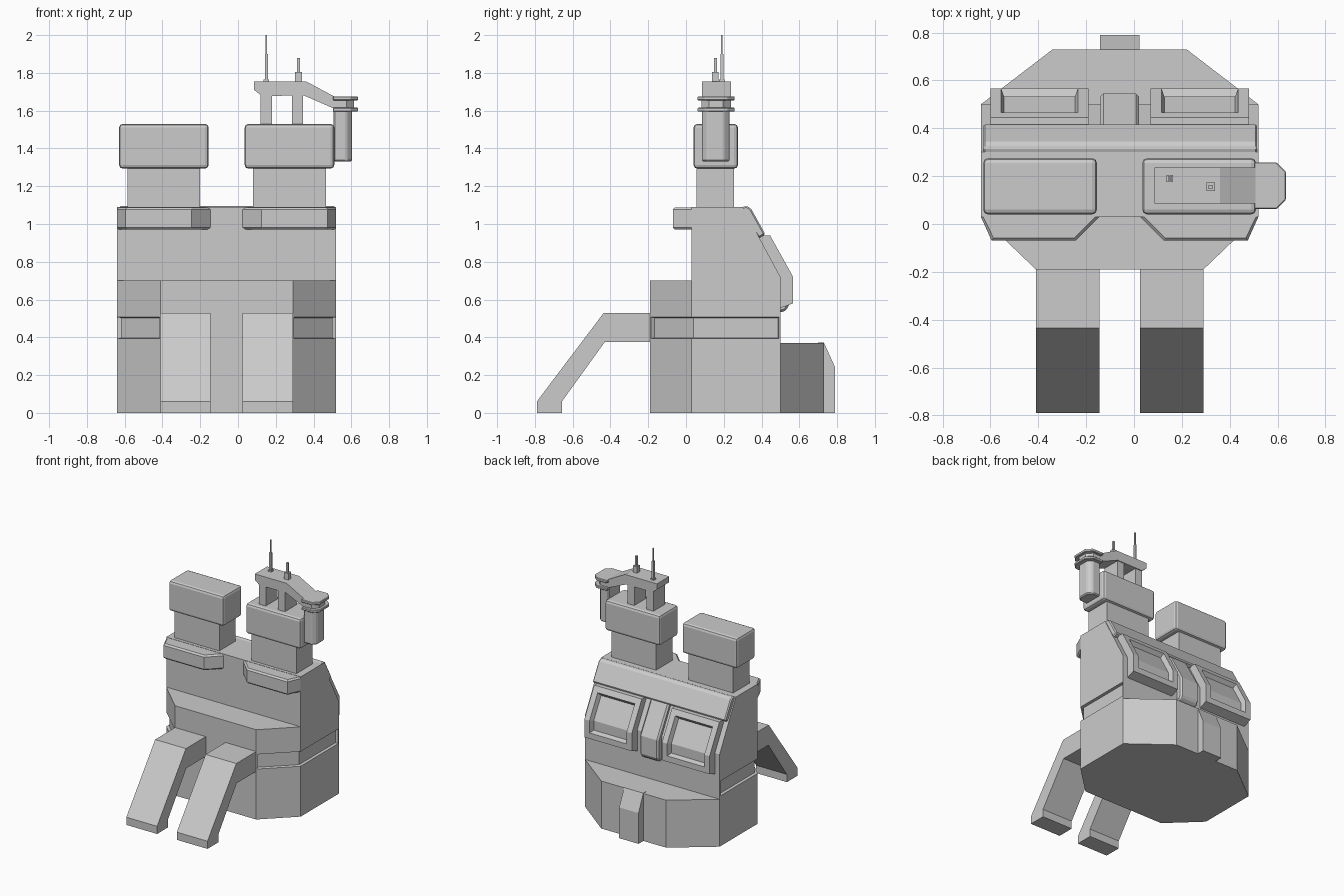
import bpy, bmesh
from mathutils import Vector

if "Cube" in bpy.data.objects:
    bpy.data.objects.remove(bpy.data.objects["Cube"])

CX = -0.06  # mirror plane of the main body


def prism(pts, axis, levels):
    """Extrude a 2D outline along an axis through the given levels."""
    bm = bmesh.new()
    def place(p, h):
        return {'x': (h, p[0], p[1]), 'y': (p[0], h, p[1]), 'z': (p[0], p[1], h)}[axis]
    rings = [[bm.verts.new(place(p, h)) for p in pts] for h in levels]
    n = len(pts)
    for a, b in zip(rings, rings[1:]):
        for i in range(n):
            bm.faces.new((a[i], a[(i + 1) % n], b[(i + 1) % n], b[i]))
    bm.faces.new(rings[0])
    bm.faces.new(rings[-1])
    bmesh.ops.recalc_face_normals(bm, faces=bm.faces)
    bm.normal_update()
    return bm


def recess(bm, pick, border, slope, depth):
    """Border the picked faces, then sink them."""
    faces = [f for f in bm.faces if pick(f.calc_center_median(), f.normal)]
    bmesh.ops.inset_region(bm, faces=faces, thickness=border, use_even_offset=True)
    bmesh.ops.inset_region(bm, faces=faces, thickness=slope, depth=-depth, use_even_offset=True)


def finish(name, bm, bevel=0, segments=1):
    me = bpy.data.meshes.new(name)
    bm.to_mesh(me)
    bm.free()
    ob = bpy.data.objects.new(name, me)
    bpy.context.collection.objects.link(ob)
    if bevel:
        m = ob.modifiers.new("bevel", 'BEVEL')
        m.width, m.segments = bevel, segments
        m.limit_method, m.angle_limit = 'ANGLE', 0.6
    return ob


def box(name, x0, x1, y0, y1, z0, z1, bevel=0, segments=1):
    return finish(name, prism([(x0, y0), (x1, y0), (x1, y1), (x0, y1)], 'z', (z0, z1)), bevel, segments)


# Lower hull with recessed side bands
hull = prism([(-.41, -.19), (.29, -.19), (.52, .03), (.52, .5), (-.64, .5), (-.64, .03)],
             'z', (0, .385, .515, .7))
for s in (-1, 1):
    recess(hull, lambda c, n: .4 < c.z < .5 and n.x * s > .3, .008, .004, .02)
finish("lower_hull", hull)

# Upper hull with sloped back
finish("upper_hull", prism([(.03, .7), (.03, 1.09), (.3, 1.09), (.5, .72), (.5, .7)], 'x', (-.64, .52)))

# Rear ledge and its central rib
finish("rear_ledge", prism([(.52, .5), (.22, .73), (-.34, .73), (-.64, .5)], 'z', (0, .37)))
finish("rear_rib", prism([(.7, 0), (.79, 0), (.79, .24), (.73, .372), (.7, .372)], 'x', (-.143, .023)))

# Trim bar across the top of the slope
finish("roof_trim", prism([(.28, 1.08), (.29, 1.086), (.32, 1.097), (.345, 1.08), (.42, .945), (.385, .925)],
                          'x', (-.63, .515)), .008)

# Spine between the windows
finish("rear_spine", prism([(.36, .95), (.41, .945), (.545, .71), (.545, .57), (.53, .54), (.49, .53), (.45, .7)],
                           'x', (-.14, .02)), .012)

for s, side in ((-1, "left"), (1, "right")):
    def X(d):
        return CX + s * d

    # Rear window frame with sunken pane
    win = prism([(.37, .94), (.445, .94), (.567, .72), (.567, .58), (.5, .555), (.46, .6)],
                'x', (X(.13), X(.54)))
    recess(win, lambda c, n: n.y > .8 and abs(n.x) < .1 and n.z > -.1 and c.y > .49, .045, .012, .035)
    finish(side + "_window_frame", win)

    # Front ledge under the roof
    ledge = prism([(X(.58), .05), (X(.58), .03), (X(.535), -.07), (X(.185), -.07), (X(.085), .03), (X(.085), .05)],
                  'z', (.97, 1.088))
    edges = [e for e in ledge.edges if all(v.co.y < .04 for v in e.verts)
             and abs(e.verts[0].co.z - e.verts[1].co.z) < .01]
    bmesh.ops.bevel(ledge, geom=edges, offset=.012, segments=1, affect='EDGES')
    finish(side + "_front_ledge", ledge)

    # Bent front leg
    finish(side + "_front_leg", prism([(-.18, .53), (-.435, .53), (-.79, .06), (-.79, 0), (-.657, 0),
                                       (-.657, .06), (-.43, .375), (-.18, .375)], 'x', (X(.085), X(.35))))

    # Stack neck and cap
    a, b = sorted((X(.14), X(.525)))
    box(side + "_stack_neck", a, b, .055, .255, 1.08, 1.31)
    a, b = sorted((X(.095), X(.57)))
    box(side + "_stack_cap", a, b, .04, .275, 1.293, 1.53, .02, 2)

# Crane on the right stack: posts and arm
for i, x in enumerate((.12, .285)):
    box("crane_post_%d" % i, x, x + .06, .085, .23, 1.52, 1.7)
finish("crane_arm", prism([(.085, 1.755), (.36, 1.755), (.51, 1.675), (.51, 1.61), (.35, 1.68), (.125, 1.678),
                           (.085, 1.71)], 'y', (.085, .237)))

# Crane head: two plates around a narrower core
def head(grow):
    g = grow
    return [(.502, .065 - g), (.592 + g, .065 - g), (.632 + g, .105 - g), (.632 + g, .215 + g),
            (.592 + g, .255 + g), (.502, .255 + g)]
finish("crane_head_core", prism(head(-.018), 'z', (1.6, 1.67)))
for i, (z0, z1) in enumerate(((1.595, 1.616), (1.654, 1.676))):
    finish("crane_head_plate_%d" % i, prism(head(.003), 'z', (z0, z1)), .004)

# Hanging column below the head
finish("crane_column", prism([(.505, .085), (.575, .085), (.603, .115), (.603, .2), (.575, .23), (.505, .23)],
                             'z', (1.33, 1.61)), .008)

# Antennas: square sections stacked on the arm
def antenna(name, x, y, sections):
    for i, (r, z0, z1) in enumerate(sections):
        box("%s_%d" % (name, i), x - r, x + r, y - r, y + r, z0, z1)
antenna("tall_antenna", .15, .19, ((.014, 1.745, 1.765), (.008, 1.76, 1.9), (.004, 1.9, 2.0)))
antenna("short_antenna", .32, .155, ((.018, 1.745, 1.805), (.008, 1.8, 1.88)))
